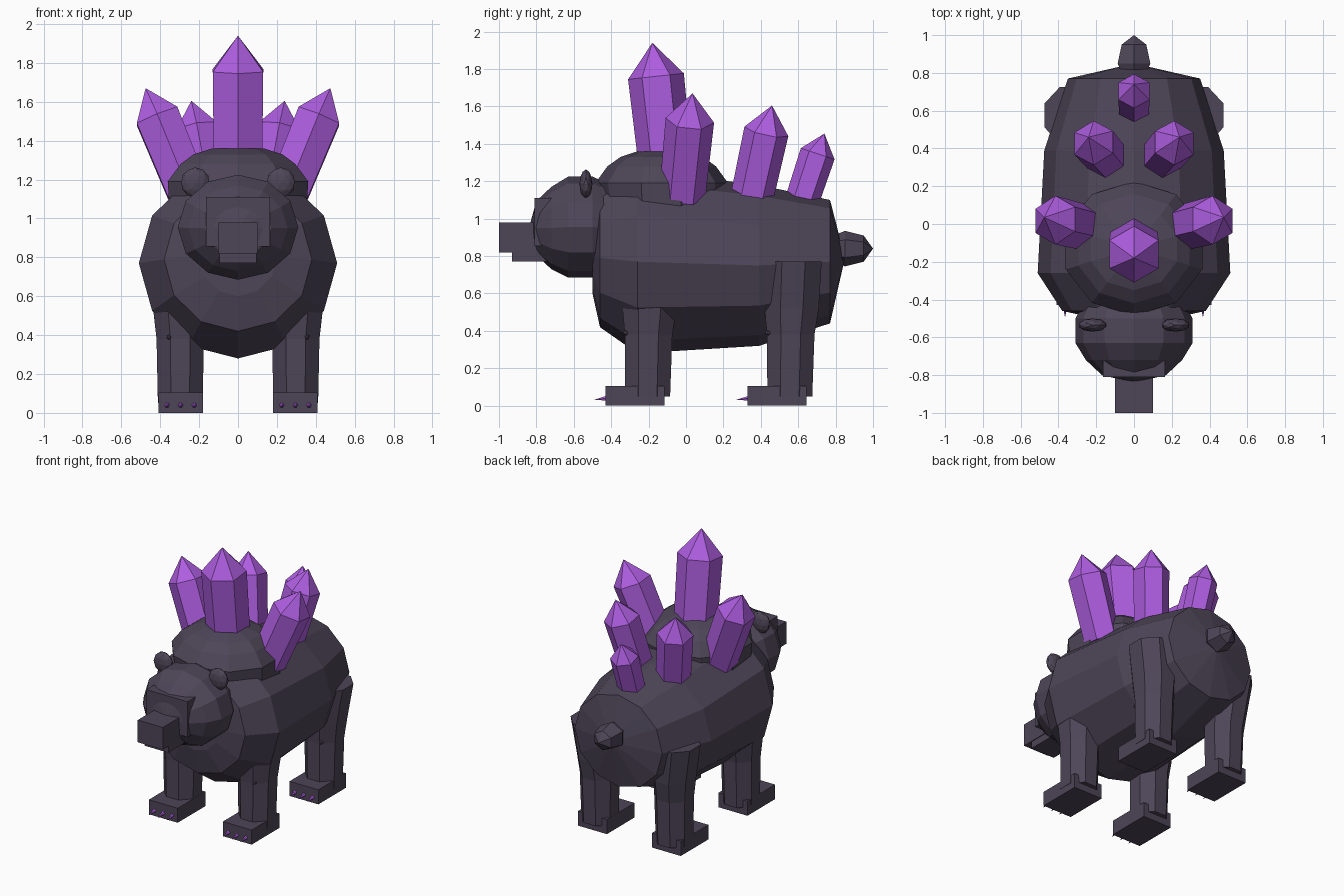
import bpy, bmesh, math
from mathutils import Vector

cube = bpy.data.objects.get("Cube")
if cube:
    bpy.data.objects.remove(cube)


def material(name, rgb):
    m = bpy.data.materials.new(name)
    m.use_nodes = True
    m.diffuse_color = (*rgb, 1)
    m.node_tree.nodes["Principled BSDF"].inputs["Base Color"].default_value = (*rgb, 1)
    return m


HIDE = material("dark hide", (0.075, 0.06, 0.096))
CRYSTAL = material("purple crystal", (0.42, 0.11, 0.74))


def finish(name, bm, mat):
    bmesh.ops.recalc_face_normals(bm, faces=bm.faces)
    me = bpy.data.meshes.new(name)
    bm.to_mesh(me)
    bm.free()
    me.materials.append(mat)
    ob = bpy.data.objects.new(name, me)
    bpy.context.collection.objects.link(ob)
    return ob


def loft(name, centres, radii, u, v, sides, mat, turn=0.0):
    """Skin rings with axes u and v; a zero radius makes a point."""
    bm = bmesh.new()
    rings = []
    for c, (a, b) in zip(centres, radii):
        if a == 0:
            rings.append([bm.verts.new(c)])
            continue
        angles = [turn + math.tau * i / sides for i in range(sides)]
        rings.append([bm.verts.new(Vector(c) + u * a * math.cos(t) + v * b * math.sin(t))
                      for t in angles])
    for r, s in zip(rings, rings[1:]):
        for i in range(sides):
            quad = [r[i % len(r)], r[(i + 1) % len(r)], s[(i + 1) % len(s)], s[i % len(s)]]
            bm.faces.new(list(dict.fromkeys(quad)))
    for end in (rings[0], rings[-1]):
        if len(end) > 2:
            bm.faces.new(end)
    return finish(name, bm, mat)


X, Y, Z = Vector((1, 0, 0)), Vector((0, 1, 0)), Vector((0, 0, 1))


def box(name, lo, hi, mat):
    bm = bmesh.new()
    bmesh.ops.create_cube(bm, size=1)
    for p in bm.verts:
        p.co = [(l + h) / 2 + c * (h - l) for l, h, c in zip(lo, hi, p.co)]
    return finish(name, bm, mat)


def ball(name, centre, size, mat, detail=2):
    bm = bmesh.new()
    bmesh.ops.create_icosphere(bm, subdivisions=detail, radius=1)
    for p in bm.verts:
        p.co = [m + s * c for m, s, c in zip(centre, size, p.co)]
    return finish(name, bm, mat)


def crystal(name, base, tip, radius, turn):
    base, tip = Vector(base), Vector(tip)
    axis = (tip - base).normalized()
    u = (X - axis * X.dot(axis)).normalized()
    v = axis.cross(u)
    shoulder = tip - axis * radius * 1.2
    loft(name, [base, shoulder, tip], [(radius * 0.95,) * 2, (radius,) * 2, (0, 0)],
         u, v, 6, CRYSTAL, turn)


# Barrel body: y, centre height, half width, half height
body = [(-0.5, 0.8, 0.2, 0.2), (-0.46, 0.79, 0.38, 0.37), (-0.26, 0.77, 0.51, 0.49),
        (0.39, 0.75, 0.475, 0.43), (0.77, 0.77, 0.35, 0.33), (0.85, 0.79, 0, 0)]
loft("body", [(0, y, z) for y, z, a, b in body], [(a, b) for y, z, a, b in body],
     X, Z, 12, HIDE)

# Shoulder hump: height, half width, half length
hump = [(1.04, 0.37, 0.33), (1.19, 0.38, 0.355), (1.28, 0.31, 0.29),
        (1.33, 0.24, 0.22), (1.36, 0.14, 0.13)]
loft("shoulder_hump", [(0, -0.13, z) for z, a, b in hump], [(a, b) for z, a, b in hump],
     X, Y, 10, HIDE, math.pi / 10)

# Head: y, centre height, half width, half height
head = [(-0.4, 0.95, 0.26, 0.23), (-0.5, 0.955, 0.31, 0.27), (-0.63, 0.955, 0.31, 0.27),
        (-0.72, 0.95, 0.255, 0.22), (-0.8, 0.95, 0.17, 0.145), (-0.84, 0.95, 0, 0)]
loft("head", [(0, y, z) for y, z, a, b in head], [(a, b) for y, z, a, b in head],
     X, Z, 12, HIDE)
box("face_plate", (-0.165, -0.81, 0.855), (0.165, -0.7, 1.11), HIDE)
box("snout", (-0.1, -1, 0.82), (0.1, -0.75, 0.98), HIDE)
box("lower_jaw", (-0.095, -0.93, 0.77), (0.095, -0.7, 0.82), HIDE)

# Tail stub
loft("tail", [(0, y, 0.84) for y in (0.79, 0.85, 0.95, 1.0)],
     [(0.07, 0.07), (0.1, 0.095), (0.075, 0.07), (0, 0)], X, Z, 6, HIDE, math.pi / 6)

for side, s in (("left", 1), ("right", -1)):
    ball(side + "_ear", (s * 0.22, -0.535, 1.185), (0.075, 0.035, 0.078), HIDE)

    # Legs: height, centre x, half width, y shift, half depth
    for end, y, top in (("front", -0.205, 0.65), ("rear", 0.555, 0.77)):
        leg = [(0.05, 0.297, 0.115, 0, 0.12), (0.38, 0.297, 0.122, 0.005, 0.127),
               (0.52, 0.305, 0.13, 0.01, 0.145), (top, 0.335, 0.14, 0.02, 0.15)]
        if end == "front":
            leg[-1] = (top, 0.31, 0.12, 0.01, 0.1)
        k = 1 / math.cos(math.pi / 8)
        loft(f"{side}_{end}_leg", [(s * x, y + d, z) for z, x, a, d, b in leg],
             [(a * k, b * k) for z, x, a, d, b in leg], X, Y, 8, HIDE, math.pi / 8)
        xs = sorted((s * 0.18, s * 0.41))
        box(f"{side}_{end}_foot", (xs[0], y - 0.225, 0), (xs[1], y + 0.09, 0.105), HIDE)
        # Claws and knee stud
        for i in range(3):
            x = s * (0.225 + 0.07 * i)
            loft(f"{side}_{end}_claw_{i + 1}",
                 [(x, y - 0.2, 0.04), (x, y - 0.225, 0.04), (x, y - 0.29, 0.03)],
                 [(0.013, 0.013), (0.013, 0.013), (0, 0)], X, Z, 6, CRYSTAL)
        ball(f"{side}_{end}_knee_stud", (s * 0.355, y - 0.115, 0.39),
             (0.014, 0.02, 0.014), HIDE, 1)

    # Paired back crystals
    crystal(side + "_shoulder_crystal", (s * 0.25, -0.02, 1.12), (s * 0.475, 0.035, 1.67),
            0.13, math.pi / 6)
    crystal(side + "_back_crystal", (s * 0.14, 0.345, 1.08), (s * 0.24, 0.46, 1.605),
            0.12, math.pi / 6)

# Centre line crystals
crystal("main_crystal", (0, -0.1, 1.2), (0, -0.18, 1.94), 0.15, math.pi / 6)
crystal("rear_crystal", (0, 0.605, 1.05), (0, 0.74, 1.455), 0.095, math.pi / 6)
